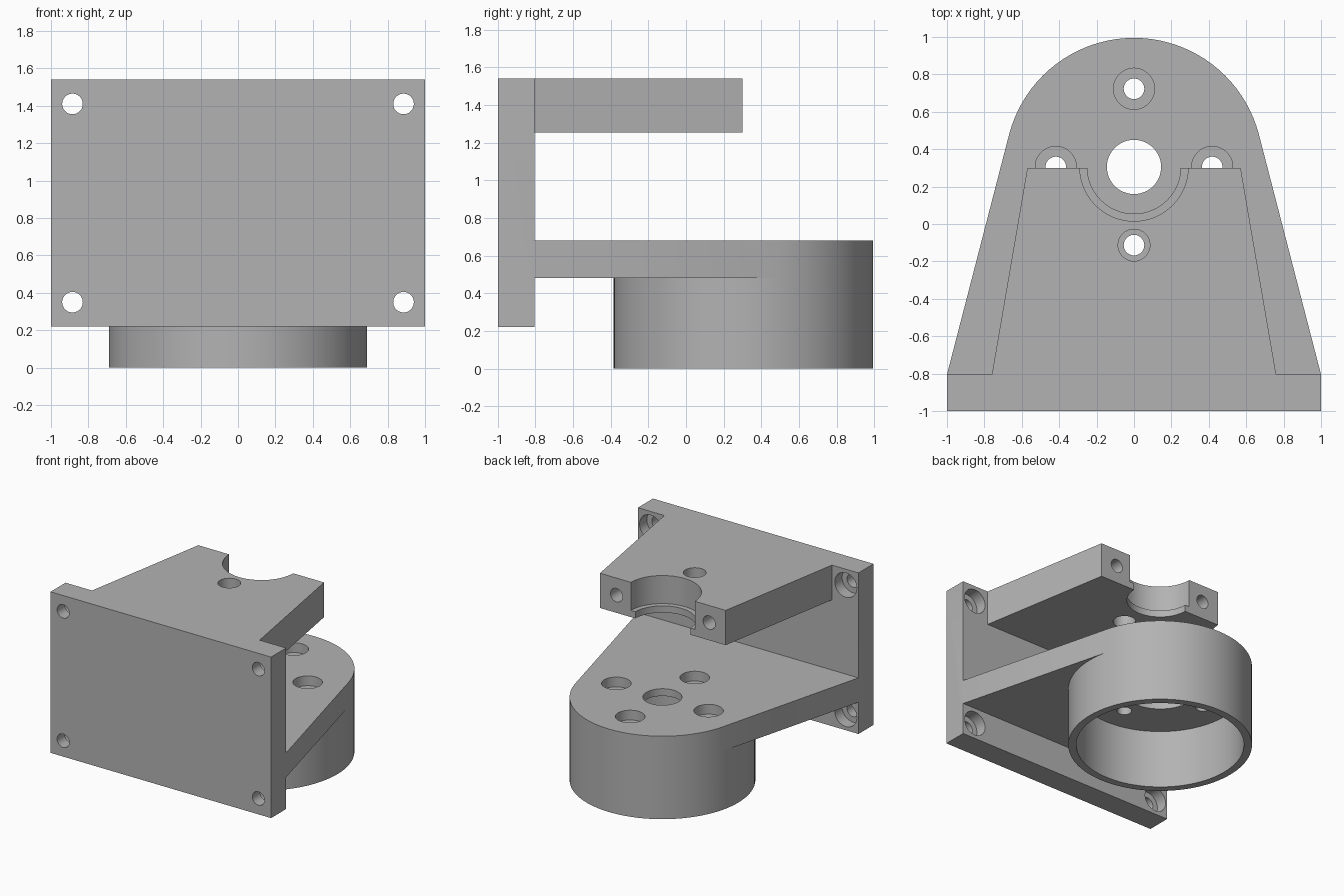
import bpy, bmesh
from math import sin, cos, pi, radians
from mathutils import Matrix

cube = bpy.data.objects.get("Cube")
if cube:
    bpy.data.objects.remove(cube, do_unlink=True)

grey = bpy.data.materials.new("plain_grey")
grey.use_nodes = True
COLOR = (0.45, 0.45, 0.45, 1)
grey.diffuse_color = COLOR
grey.node_tree.nodes["Principled BSDF"].inputs["Base Color"].default_value = COLOR

AXIS_Y = 0.305    # centre of the cup and its bores
FRONT = -0.805    # inner face of the mounting plate
CUP_R = 0.69


def prism(name, outline, z0, z1):
    """Solid made by raising a flat outline from z0 to z1."""
    bm = bmesh.new()
    face = bm.faces.new([bm.verts.new((x, y, z0)) for x, y in outline])
    top = bmesh.ops.extrude_face_region(bm, geom=[face])["geom"]
    verts = [v for v in top if isinstance(v, bmesh.types.BMVert)]
    bmesh.ops.translate(bm, vec=(0, 0, z1 - z0), verts=verts)
    bmesh.ops.recalc_face_normals(bm, faces=bm.faces)
    mesh = bpy.data.meshes.new(name)
    bm.to_mesh(mesh)
    bm.free()
    mesh.materials.append(grey)
    obj = bpy.data.objects.new(name, mesh)
    bpy.context.collection.objects.link(obj)
    return obj


def arc(r, start, end, steps, cx=0, cy=0):
    angles = [radians(start + (end - start) * i / steps) for i in range(steps + 1)]
    return [(cx + r * cos(a), cy + r * sin(a)) for a in angles]


def circle(r, cx=0, cy=0, n=48):
    return arc(r, 0, 360, n, cx, cy)[:-1]


def combine(target, tool, operation):
    mod = target.modifiers.new(operation.lower(), "BOOLEAN")
    mod.operation = operation
    mod.solver = "EXACT"
    mod.object = tool
    bpy.context.view_layer.objects.active = target
    bpy.ops.object.modifier_apply(modifier=mod.name)
    bpy.data.objects.remove(tool, do_unlink=True)


def bore(x, y, r, z0, z1, n=48):
    """Vertical hole."""
    combine(bracket, prism("bore_cutter", circle(r, x, y, n), z0, z1), "DIFFERENCE")


def bore_y(x, z, r, y0, y1):
    """Hole running front to back."""
    tool = prism("bore_cutter", circle(r, x, -z), y0, y1)
    # turn the prism's length onto +y
    tool.data.transform(Matrix.Rotation(-pi / 2, 4, "X"))
    combine(bracket, tool, "DIFFERENCE")


# Mounting plate
bracket = prism("bracket", [(-1, -1), (1, -1), (1, FRONT), (-1, FRONT)], 0.22, 1.54)

# Upper tapered arm
arm = prism("upper_arm", [(-0.76, FRONT), (0.76, FRONT), (0.57, 0.30), (-0.57, 0.30)], 1.255, 1.54)
combine(bracket, arm, "UNION")

# Lower plate, tapering into the rounded end
lower = prism("lower_plate", [(-1, FRONT), (1, FRONT)] + arc(CUP_R, 15, 165, 40, 0, AXIS_Y), 0.48, 0.68)
combine(bracket, lower, "UNION")

# Cup below the lower plate
combine(bracket, prism("cup", circle(CUP_R, 0, AXIS_Y, 96), 0, 0.48), "UNION")
bore(0, AXIS_Y, 0.63, -0.1, 0.48, 96)

# Stepped centre bore of the cup
bore(0, AXIS_Y, 0.29, 0.4, 0.62, 64)
bore(0, AXIS_Y, 0.145, 0.3, 0.8)

# Four counterbored screw holes around the centre
for dx, dy in ((0, 0.418), (0, -0.418), (0.418, 0), (-0.418, 0)):
    bore(dx, AXIS_Y + dy, 0.055, 0.3, 0.8)
    bore(dx, AXIS_Y + dy, 0.11, 0.6, 0.8)

# Half-round seat with a lower lip, and the tool access hole in the arm
bore(0, AXIS_Y, 0.25, 1.1, 1.7, 64)
bore(0, AXIS_Y, 0.29, 1.31, 1.7, 64)
bore(0, AXIS_Y - 0.418, 0.085, 1.1, 1.7)

# Screw holes in the arm ends and counterbored holes in the mounting plate
for side in (-1, 1):
    bore_y(side * 0.42, 1.4, 0.055, -0.1, 0.5)
    for z in (0.35, 1.41):
        bore_y(side * 0.885, z, 0.055, -1.2, -0.7)
        bore_y(side * 0.885, z, 0.1, -0.9, -0.7)

bpy.ops.object.select_all(action="DESELECT")
bracket.select_set(True)
bpy.context.view_layer.objects.active = bracket
bpy.ops.object.shade_smooth_by_angle(angle=radians(30))
